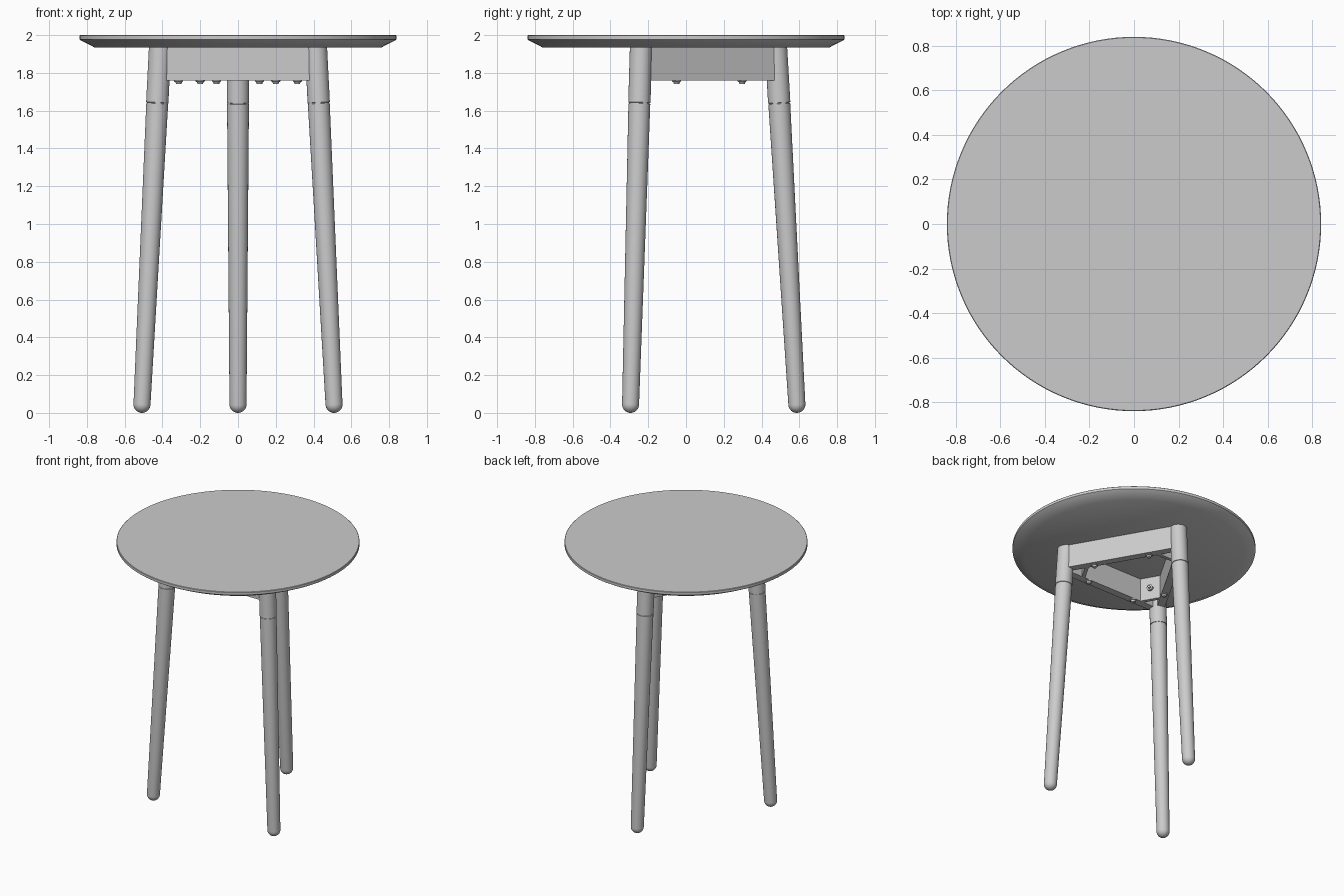
import bpy, bmesh, math
from mathutils import Matrix, Vector

cube = bpy.data.objects.get("Cube")
if cube:
    bpy.data.objects.remove(cube, do_unlink=True)

grey = bpy.data.materials.new("plain grey")
grey.use_nodes = True
COLOUR = (0.6, 0.6, 0.6, 1)
grey.diffuse_color = COLOUR
grey.node_tree.nodes["Principled BSDF"].inputs["Base Color"].default_value = COLOUR


def finish(name, bm, matrix=Matrix()):
    """Turn a bmesh into a named, shaded object."""
    bmesh.ops.recalc_face_normals(bm, faces=bm.faces)
    bm.transform(matrix)
    mesh = bpy.data.meshes.new(name)
    bm.to_mesh(mesh)
    bm.free()
    mesh.materials.append(grey)
    obj = bpy.data.objects.new(name, mesh)
    bpy.context.collection.objects.link(obj)
    bpy.ops.object.select_all(action="DESELECT")
    obj.select_set(True)
    bpy.context.view_layer.objects.active = obj
    bpy.ops.object.shade_smooth_by_angle(angle=math.radians(35))
    return obj


def lathe(name, profile, sides, matrix=Matrix()):
    """Spin a (radius, height) profile that starts and ends on the axis."""
    bm = bmesh.new()
    verts = [bm.verts.new((r, 0, z)) for r, z in profile]
    edges = [bm.edges.new(pair) for pair in zip(verts, verts[1:])]
    bmesh.ops.spin(bm, geom=verts + edges, cent=(0, 0, 0), axis=(0, 0, 1),
                   angle=math.tau, steps=sides, use_merge=True)
    bmesh.ops.remove_doubles(bm, verts=bm.verts, dist=1e-5)
    return finish(name, bm, matrix)


def box(name, size, centre, matrix):
    bm = bmesh.new()
    bmesh.ops.create_cube(bm, size=1)
    bm.transform(Matrix.Translation(centre) @ Matrix.Diagonal((*size, 1)))
    return finish(name, bm, matrix)


# Round top with a vertical rim and a bevelled underside
TOP, UNDER = 2.0, 1.935
lathe("table_top", [(0, UNDER), (0.76, UNDER), (0.835, 1.974), (0.84, 1.978),
                    (0.84, 1.997), (0.837, TOP), (0, TOP)], 128)

# Leg profile: round foot, tapering shaft, shadow gap, straight upper sleeve
FOOT = 0.045
leg_profile = [(FOOT * math.sin(a), -FOOT * math.cos(a))
               for a in (math.pi / 2 * i / 8 for i in range(9))]
leg_profile += [(0.058, 1.594), (0.055, 1.595), (0.055, 1.599),
                (0.059, 1.6), (0.059, 1.9), (0, 1.9)]

# Rail measurements
RAIL_LOW, RAIL_OUT, RAIL_IN = 1.76, 0.283, 0.228
rail_mid = (RAIL_LOW + UNDER) / 2
rail_high = UNDER - RAIL_LOW
PLATE = 0.33

for index, name in enumerate(("back", "right", "left")):
    turn = Matrix.Rotation(math.tau * index / 3, 4, "Z")

    # Splayed leg
    lean = Matrix.Rotation(math.atan(0.0585), 4, "X")
    lathe(name + "_leg", leg_profile, 40,
          turn @ Matrix.Translation((0, 0.587, FOOT)) @ lean)

    # Rail opposite the leg, with two tapered screw heads underneath
    rail = ("front", "left", "right")[index] + "_rail"
    box(rail, (0.8, RAIL_OUT - RAIL_IN, rail_high),
        (0, -(RAIL_OUT + RAIL_IN) / 2, rail_mid), turn)
    for side in (-1, 1):
        spot = Matrix.Translation((side * 0.2, -0.247, RAIL_LOW))
        lathe(rail + "_screw", [(0, -0.02), (0.014, -0.02), (0.018, -0.008),
                                (0.024, -0.006), (0.024, 0.002), (0, 0.002)],
              16, turn @ spot)

    # Corner plate across the two rails, bolted to the leg
    width = 2 * (2 * RAIL_IN - PLATE) * math.tan(math.pi / 6)
    box(name + "_corner_plate", (width + 0.03, 0.025, rail_high),
        (0, PLATE + 0.0125, rail_mid), turn)
    bolt = Matrix.Translation((0, PLATE, rail_mid)) @ Matrix.Rotation(math.pi / 2, 4, "X")
    lathe(name + "_corner_bolt", [(0, -0.12), (0.011, -0.12), (0.011, 0),
                                  (0.024, 0), (0.024, 0.016), (0.011, 0.016),
                                  (0.011, 0.028), (0, 0.028)], 6, turn @ bolt)
